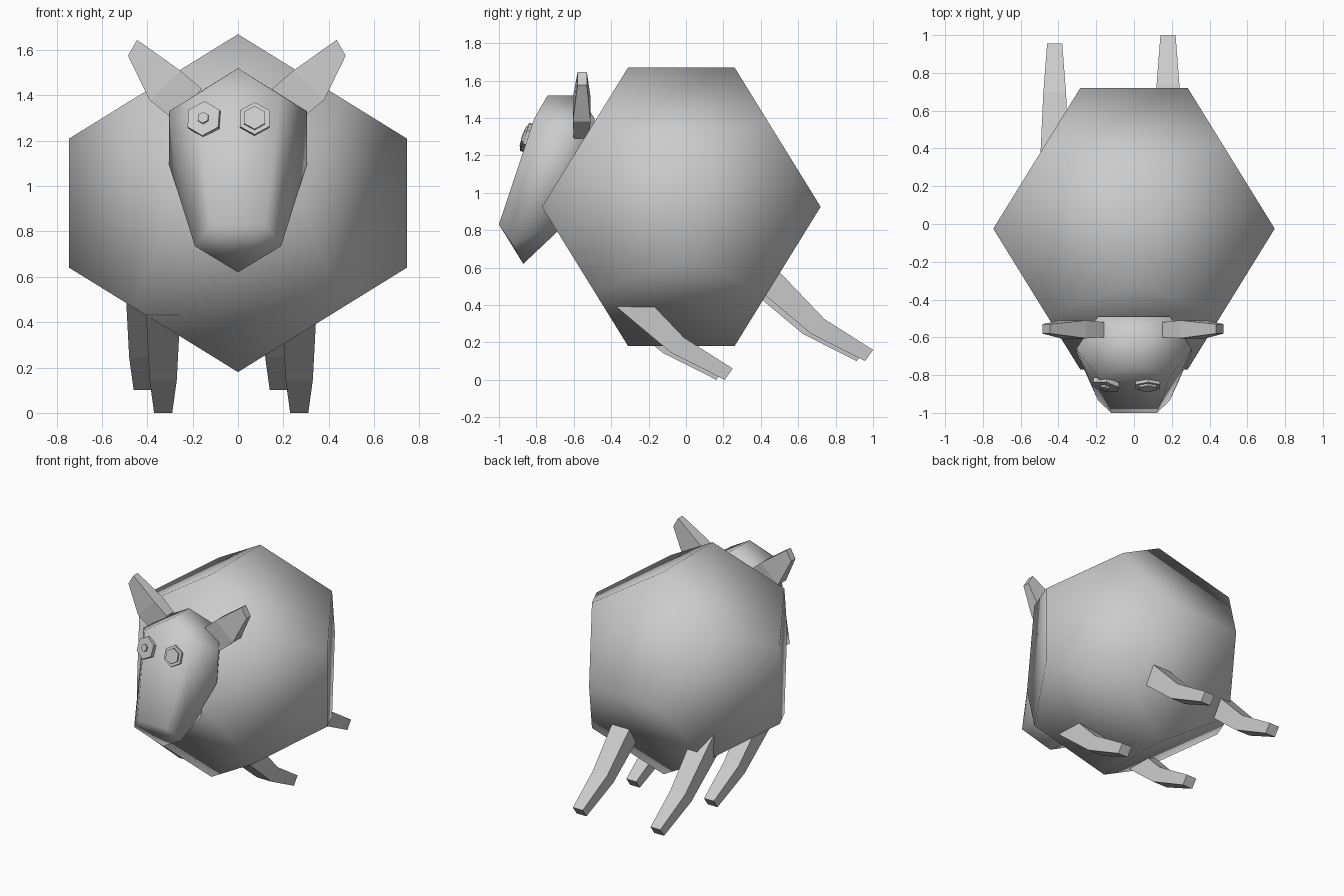
import bpy, bmesh
from mathutils import Vector

if "Cube" in bpy.data.objects:
    bpy.data.objects.remove(bpy.data.objects["Cube"])


def finish(name, bm, smooth=False):
    bmesh.ops.recalc_face_normals(bm, faces=bm.faces)
    for f in bm.faces:
        f.smooth = smooth
    me = bpy.data.meshes.new(name)
    bm.to_mesh(me)
    bm.free()
    ob = bpy.data.objects.new(name, me)
    bpy.context.collection.objects.link(ob)
    return ob


def hull(name, points):
    bm = bmesh.new()
    for p in points:
        bm.verts.new(p)
    res = bmesh.ops.convex_hull(bm, input=bm.verts)
    loose = [v for v in bm.verts if not v.link_faces]
    bmesh.ops.delete(bm, geom=loose, context='VERTS')
    bmesh.ops.dissolve_limit(bm, angle_limit=0.03, verts=bm.verts, edges=bm.edges)
    return finish(name, bm, True)


def loft(name, rings):
    bm = bmesh.new()
    loops = [[bm.verts.new(p) for p in r] for r in rings]
    n = len(rings[0])
    for a, b in zip(loops, loops[1:]):
        for i in range(n):
            j = (i + 1) % n
            bm.faces.new((a[i], a[j], b[j], b[i]))
    bm.faces.new(loops[0])
    bm.faces.new(loops[-1])
    return finish(name, bm)


# Body: a regular dodecahedron
S, L = (-1, 1), 0.745
m, s = L / 1.618, L / 2.618
pts = [(a * m, b * m, c * m) for a in S for b in S for c in S]
for a in S:
    for b in S:
        pts += [(0, a * s, b * L), (a * s, b * L, 0), (a * L, 0, b * s)]
hull("body", [Vector(p) + Vector((0, -0.025, 0.925)) for p in pts])

# Head: stretched, tapered dodecahedron (half given, mirrored in x)
half = [(0, -0.74, 1.52), (0, -0.57, 1.52), (0.19, -0.81, 1.40), (0.19, -0.49, 1.40),
        (0.305, -0.66, 1.33), (0.305, -0.68, 1.10), (0.19, -0.48, 1.22),
        (0.12, -1.0, 0.83), (0.19, -0.935, 0.735), (0, -0.87, 0.62),
        (0.19, -0.70, 0.82), (0, -0.69, 0.79)]
hull("head", [(x * k, y, z) for x, y, z in half for k in S if x or k > 0])

# Ears: x, z of upper and lower edge, then y range, from root to tip
ear = [((0.15, 1.43), (0.27, 1.29), -0.60, -0.52),
       ((0.245, 1.51), (0.38, 1.38), -0.605, -0.51),
       ((0.435, 1.645), (0.475, 1.575), -0.58, -0.53)]
for name, k, dx in (("left_ear", -1, -0.01), ("right_ear", 1, 0)):
    loft(name, [[(k * u[0] + dx, y0, u[1]), (k * u[0] + dx, y1, u[1]),
                 (k * d[0] + dx, y1, d[1]), (k * d[0] + dx, y0, d[1])]
                for u, d, y0, y1 in ear])

# Legs: y, z of upper and lower edge, then half width, from hip to hoof
leg = [((-0.33, 0.56), (-0.42, 0.43), 0.075),
       ((-0.01, 0.225), (-0.08, 0.145), 0.06),
       ((0.25, 0.06), (0.207, 0.0), 0.04)]
for name, x, dy, dz in (("front_right_leg", 0.27, 0, 0), ("front_left_leg", -0.33, -0.045, 0),
                        ("back_right_leg", 0.18, 0.75, 0.1), ("back_left_leg", -0.42, 0.705, 0.1)):
    loft(name, [[(x - w, u[0] + dy, u[1] + dz), (x + w, u[0] + dy, u[1] + dz),
                 (x + w, d[0] + dy, d[1] + dz), (x - w, d[0] + dy, d[1] + dz)]
                for u, d, w in leg])


# Eyes: hexagonal discs with pupils of different size
def disc(name, centre, normal, r, depth):
    bm = bmesh.new()
    bmesh.ops.create_cone(bm, cap_ends=True, segments=6, radius1=r, radius2=r, depth=depth)
    ob = finish(name, bm)
    ob.rotation_mode = 'QUATERNION'
    ob.rotation_quaternion = normal.to_track_quat('Z', 'Y')
    ob.location = centre


for side, x, yaw, r, pr in (("left", -0.15, -0.2, 0.08, 0.026), ("right", 0.073, 0.0, 0.075, 0.054)):
    n = Vector((yaw, -0.947, 0.32)).normalized()
    c = Vector((x, -0.85, 1.295))
    disc(side + "_eye", c, n, r, 0.025)
    disc(side + "_pupil", c + n * 0.014, n, pr, 0.02)
